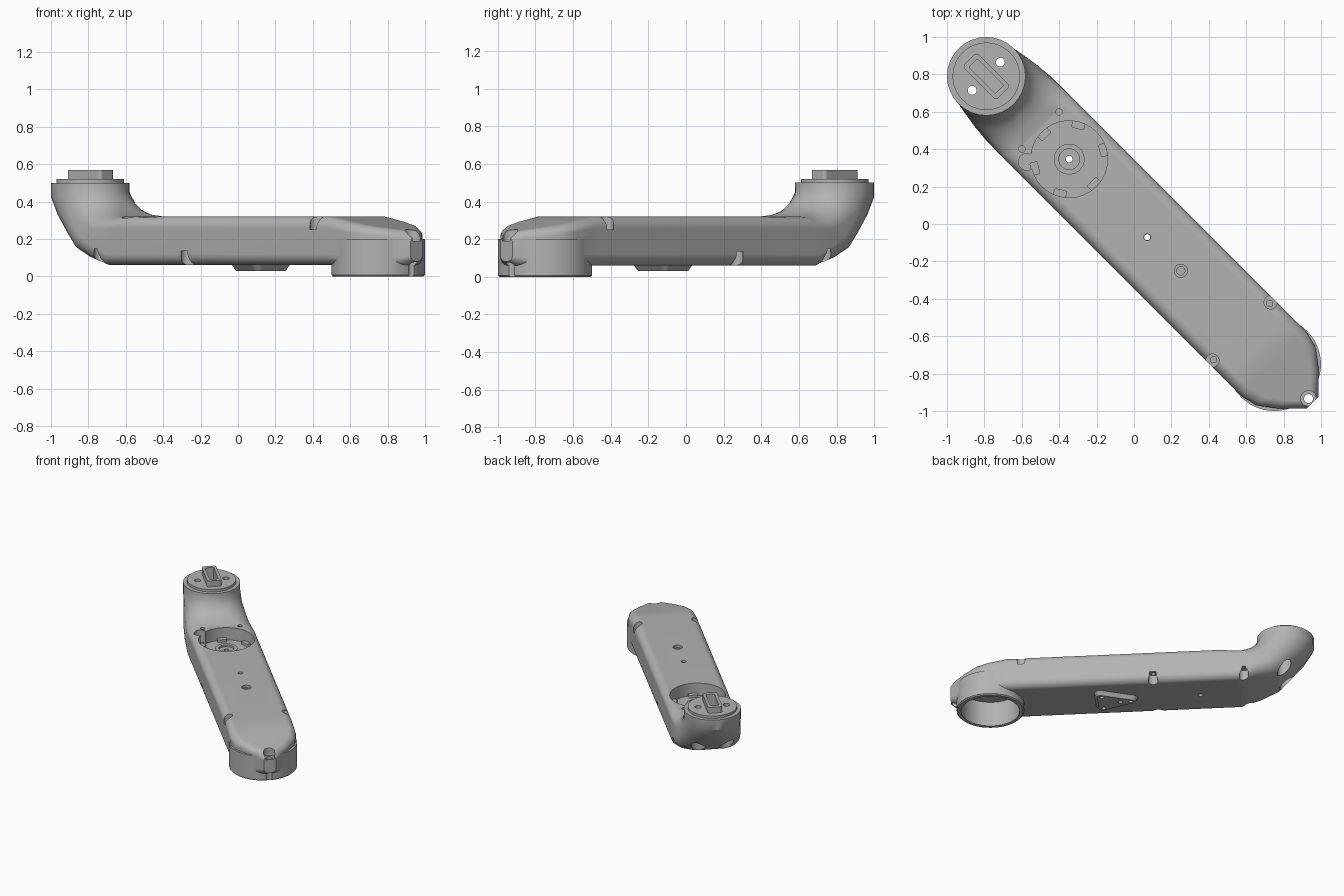
import bpy, bmesh, math
from mathutils import Matrix

cube = bpy.data.objects.get("Cube")
if cube:
    bpy.data.objects.remove(cube, do_unlink=True)

grey = bpy.data.materials.new("light grey")
grey.use_nodes = True
grey.diffuse_color = (0.45, 0.45, 0.45, 1)
grey.node_tree.nodes["Principled BSDF"].inputs["Base Color"].default_value = grey.diffuse_color

# Everything is built with the arm lying along x, then turned to the diagonal at the end
HEAD, WELL, FOOT, NOSE = -1.117, -0.49, 1.06, 1.315
parts = []


def make(name, bm):
    bmesh.ops.recalc_face_normals(bm, faces=bm.faces)
    mesh = bpy.data.meshes.new(name)
    bm.to_mesh(mesh)
    bm.free()
    mesh.materials.append(grey)
    obj = bpy.data.objects.new(name, mesh)
    bpy.context.collection.objects.link(obj)
    return obj


def loft(name, rings):
    bm = bmesh.new()
    loops = [[bm.verts.new(p) for p in ring] for ring in rings]
    for a, b in zip(loops, loops[1:]):
        for i in range(len(a)):
            j = (i + 1) % len(a)
            bm.faces.new((a[i], a[j], b[j], b[i]))
    bm.faces.new(loops[0])
    bm.faces.new(loops[-1])
    return make(name, bm)


def cylinder(name, x, y, r, z0, z1, r_top=None, sides=48):
    def ring(rad, z):
        turn = [math.tau * i / sides for i in range(sides)]
        return [(x + rad * math.cos(t), y + rad * math.sin(t), z) for t in turn]
    return loft(name, [ring(r, z0), ring(r_top or r, z1)])


def rounded_square(fx, fy, steps=8):
    """Unit outline; fx and fy are corner radii as fractions of the half sizes."""
    pts = []
    for q, (sx, sy) in enumerate(((1, 1), (-1, 1), (-1, -1), (1, -1))):
        for k in range(steps + 1):
            t = (q + k / steps) * math.pi / 2
            pts.append((sx * (1 - fx) + fx * math.cos(t), sy * (1 - fy) + fy * math.sin(t)))
    return pts


def block(name, x, y, half_x, half_y, z0, z1, radius):
    outline = rounded_square(radius / half_x, radius / half_y)
    return loft(name, [[(x + a * half_x, y + b * half_y, z) for a, b in outline]
                       for z in (z0, z1)])


def combine(obj, others, operation):
    for other in others:
        other.hide_render = True
        mod = obj.modifiers.new(operation.lower(), "BOOLEAN")
        mod.operation, mod.solver, mod.object = operation, "EXACT", other
    bpy.context.view_layer.update()
    graph = bpy.context.evaluated_depsgraph_get()
    mesh = bpy.data.meshes.new_from_object(obj.evaluated_get(graph))
    obj.modifiers.clear()
    obj.data = mesh
    for other in others:
        bpy.data.objects.remove(other, do_unlink=True)


# Arm shell: inner point, outer point, half width, corner fractions
sections = [
    ((-.907, .50), (-1.327, .50), .21, 1, 1),
    ((-.905, .45), (-1.327, .42), .21, 1, 1),
    ((-.88, .40), (-1.26, .32), .213, .9, .95),
    ((-.84, .36), (-1.16, .22), .225, .8, .85),
    ((-.78, .332), (-1.07, .145), .235, .6, .75),
    ((-.72, .32), (-.93, .10), .243, .35, .6),
    ((-.65, .32), (-.78, .06), .245, .25, .46),
]
# Sloping foot end: x, top, bottom, half width
for x, top, low, w in ((.92, .32, .06, .245), (1.06, .293, .06, .245), (1.15, .275, .06, .222),
                       (1.24, .258, .06, .155), (1.31, .244, .06, .085), (1.35, .215, .08, .045)):
    sections.append(((x, top), (x, low), w, min(1, .06 / w), .46))
rings = []
for (ix, iz), (ox, oz), w, fx, fy in sections:
    rings.append([((ix + ox) / 2 + b * (ix - ox) / 2, a * w, (iz + oz) / 2 + b * (iz - oz) / 2)
                  for a, b in rounded_square(fx, fy)])
arm = loft("arm_shell", rings)

# Foot collar with a small chamfer at its base
collar = [cylinder("foot_collar", FOOT, 0, .25, .008, .2, sides=64),
          cylinder("collar_base", FOOT, 0, .242, 0, .009, .25, sides=64)]
combine(arm, collar, "UNION")

# Cuts through the arm
cuts = [
    cylinder("foot_socket", FOOT, 0, .215, -.1, .2, sides=64),
    cylinder("round_well", WELL, 0, .205, .22, .5, sides=64),
    cylinder("well_lobe", WELL - .15, -.17, .045, .22, .5),
    cylinder("well_bore", WELL, 0, .018, -.1, .3),
    cylinder("middle_bore", .1, 0, .018, -.1, .5),
    cylinder("counterbore", .354, 0, .035, .3, .5),
    cylinder("counterbore_hole", .354, 0, .022, .2, .4),
    cylinder("nose_seat", NOSE + .005, 0, .042, .19, .5),
    cylinder("nose_bore", NOSE + .005, 0, .024, -.1, .3),
    block("head_slot", HEAD, 0, .1, .032, .4, .7, .01),
]
for s in (-1, 1):
    cuts += [
        cylinder("top_notch", .813, s * .22, .035, .25, .5),
        cylinder("top_notch_hole", .813, s * .212, .017, .2, .3),
        cylinder("low_notch", -.16, s * .22, .035, -.1, .135),
        cylinder("low_notch_hole", -.16, s * .212, .016, 0, .18),
        cylinder("rear_notch", -.83, s * .21, .035, -.1, .15),
        cylinder("dimple", -.707, s * .14, .017, .28, .5),
        cylinder("head_bore", HEAD, s * .106, .024, 0, .7),
        cylinder("elbow_counterbore", HEAD, s * .106, .05, 0, .4),
    ]
combine(arm, cuts, "DIFFERENCE")
parts.append(arm)

# Head plate and hollow key, pierced by the same holes
plate = cylinder("head_plate", HEAD, 0, .18, .495, .52, sides=64)
combine(plate, [block("slot", HEAD, 0, .1, .032, .4, .7, .01)]
        + [cylinder("bore", HEAD, s * .106, .024, .4, .7) for s in (-1, 1)], "DIFFERENCE")
key = block("head_key", HEAD, 0, .128, .054, .515, .568, .02)
combine(key, [block("slot", HEAD, 0, .1, .032, .4, .7, .01)], "DIFFERENCE")
parts += [plate, key]

# Hub ring and tabs in the round well
hub = cylinder("well_hub", WELL, 0, .082, .215, .25)
combine(hub, [cylinder("hub_step", WELL, 0, .055, .235, .4),
              cylinder("hub_bore", WELL, 0, .018, .1, .4)], "DIFFERENCE")
parts.append(hub)
for i in range(6):
    tab = block("well_tab", .19, 0, .022, .035, .215, .24, .01)
    tab.data.transform(Matrix.Translation((WELL, 0, 0)) @ Matrix.Rotation(i * math.tau / 6, 4, "Z"))
    parts.append(tab)


# Tapered triangular pad under the arm
def pad_ring(z, r):
    pts = []
    for i, (cx, cy) in enumerate(((.24, .085), (.02, 0), (.24, -.085))):
        for k in range(9):
            t = math.radians(i * 120 + k * 15)
            pts.append((cx + r * math.cos(t), cy + r * math.sin(t), z))
    return pts


pad = loft("triangular_pad", [pad_ring(.03, .025), pad_ring(.065, .05)])
combine(pad, [cylinder("pad_hole", x, y, .016, 0, .1)
              for x, y in ((.1, 0), (.23, .08), (.23, -.08), (.025, 0))], "DIFFERENCE")
parts.append(pad)

# Turn to the diagonal and finish the shading
bpy.ops.object.select_all(action="DESELECT")
for obj in parts:
    obj.data.transform(Matrix.Rotation(-math.pi / 4, 4, "Z"))
    obj.select_set(True)
bpy.context.view_layer.objects.active = arm
bpy.ops.object.shade_smooth_by_angle(angle=math.radians(32))
for obj in parts:
    obj.modifiers.new("weighted_normals", "WEIGHTED_NORMAL").keep_sharp = True
